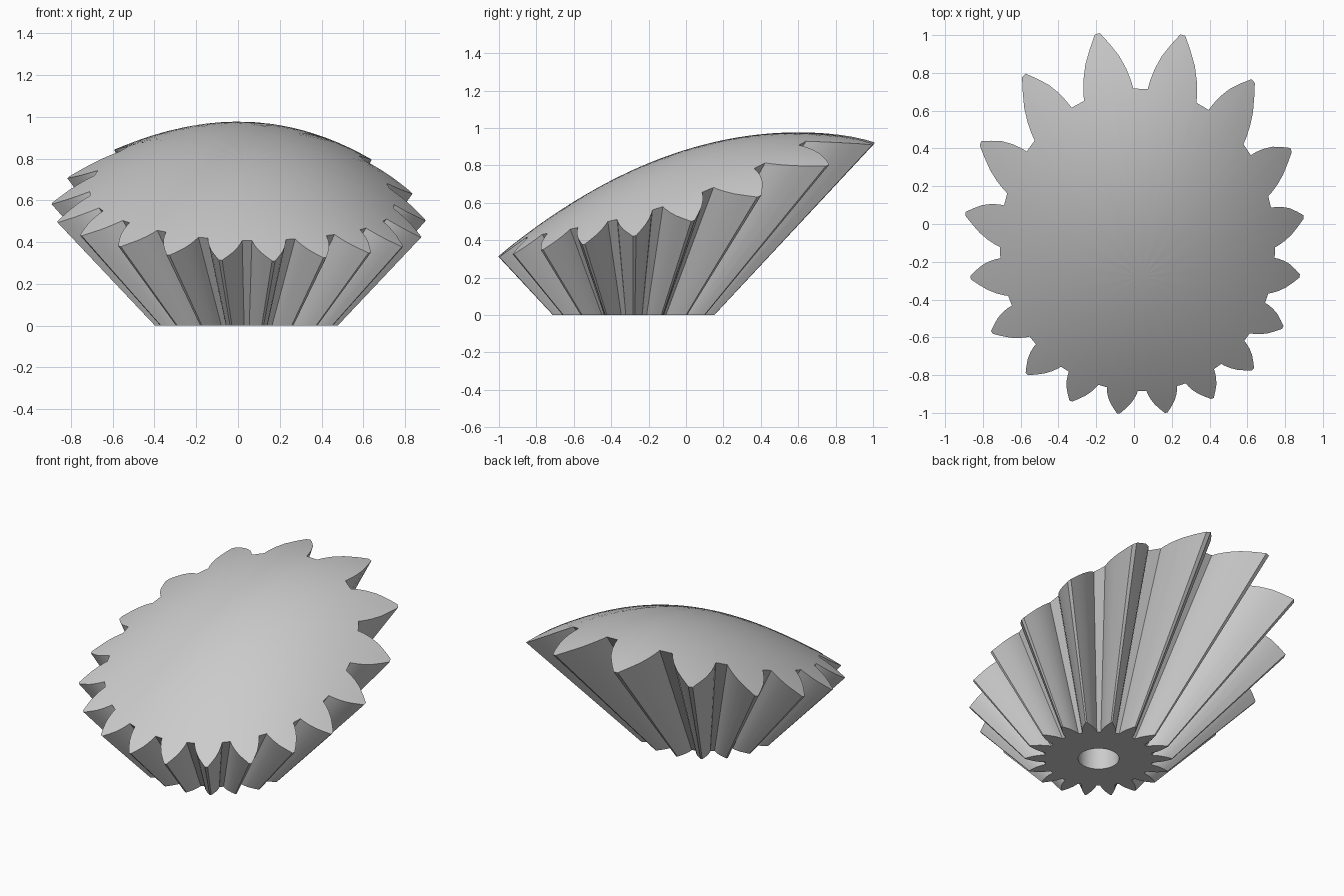
import bpy, bmesh
from math import sin, cos, radians

if "Cube" in bpy.data.objects:
    bpy.data.objects.remove(bpy.data.objects["Cube"], do_unlink=True)

CX, CY = 0.04, -0.28           # axis of the gear cone
BASE_R, FLARE = 0.437, 0.945   # base radius and growth per unit height
TEETH = 18
HOLE_R = 0.122
# half tooth: (fraction of the outer radius, half angle in degrees)
FLANK = [(0.735, 7.8), (0.77, 7.2), (0.82, 6.1), (0.88, 4.5),
         (0.94, 2.5), (0.98, 1.2), (1.0, 0.6)]


def dome(x, y):
    """Height of the leaning domed cap."""
    bend = 0.44 + 0.04 * y - 0.13 * y * y
    return 0.977 - 0.2574 * (y - 0.6) ** 2 - bend * x * x - 0.05 * x ** 3


def on_cone(frac, ang, z):
    r = frac * (BASE_R + FLARE * z)
    return CX + r * cos(ang), CY + r * sin(ang), z


def rim_point(frac, ang):
    """Where a straight line of the tooth side meets the dome."""
    lo, hi = 0.0, 1.2
    for _ in range(40):
        mid = (lo + hi) / 2
        x, y, z = on_cone(frac, ang, mid)
        if z < dome(x, y):
            lo = mid
        else:
            hi = mid
    return on_cone(frac, ang, lo)


# outline of the toothed cross-section in polar form
outline = []
for k in range(TEETH):
    tip = k * 360 / TEETH + 0.3
    outline += [(f, radians(tip - h)) for f, h in FLANK]
    outline += [(f, radians(tip + h)) for f, h in reversed(FLANK)]

bm = bmesh.new()


def ring(points):
    return [bm.verts.new(p) for p in points]


def bridge(a, b):
    n = len(a)
    for i in range(n):
        j = (i + 1) % n
        bm.faces.new((a[i], a[j], b[j], b[i]))


def close(a, p):
    centre = bm.verts.new(p)
    for i in range(len(a)):
        bm.faces.new((a[i], a[(i + 1) % len(a)], centre))


def circle(r, z):
    return ring([(CX + r * cos(a), CY + r * sin(a), z) for _, a in outline])


# toothed sides
rim_pts = [rim_point(f, a) for f, a in outline]
base = ring([on_cone(f, a, 0) for f, a in outline])
rim = ring(rim_pts)
bridge(base, rim)

# domed cap, in rings shrinking to the axis
STEPS = 14
last = rim
for s in range(STEPS - 1, 0, -1):
    t = s / STEPS
    pts = []
    for px, py, _ in rim_pts:
        x, y = CX + (px - CX) * t, CY + (py - CY) * t
        pts.append((x, y, dome(x, y)))
    inner = ring(pts)
    bridge(last, inner)
    last = inner
close(last, (CX, CY, dome(CX, CY)))

# flat underside with the shaft hole
mouth = circle(HOLE_R, 0)
bridge(mouth, base)
step = circle(HOLE_R, 0.06)
bridge(step, mouth)
deep = circle(HOLE_R * 0.85, 0.3)
bridge(deep, step)
close(deep, (CX, CY, 0.3))

bmesh.ops.recalc_face_normals(bm, faces=bm.faces)
mesh = bpy.data.meshes.new("bevel_gear")
bm.to_mesh(mesh)
bm.free()

gear = bpy.data.objects.new("bevel_gear", mesh)
bpy.context.collection.objects.link(gear)

# plain grey
grey = bpy.data.materials.new("light_grey")
grey.use_nodes = True
colour = (0.6, 0.6, 0.6, 1)
grey.diffuse_color = colour
grey.node_tree.nodes["Principled BSDF"].inputs["Base Color"].default_value = colour
mesh.materials.append(grey)

bpy.ops.object.select_all(action='DESELECT')
gear.select_set(True)
bpy.context.view_layer.objects.active = gear
bpy.ops.object.shade_smooth_by_angle(angle=radians(30))
